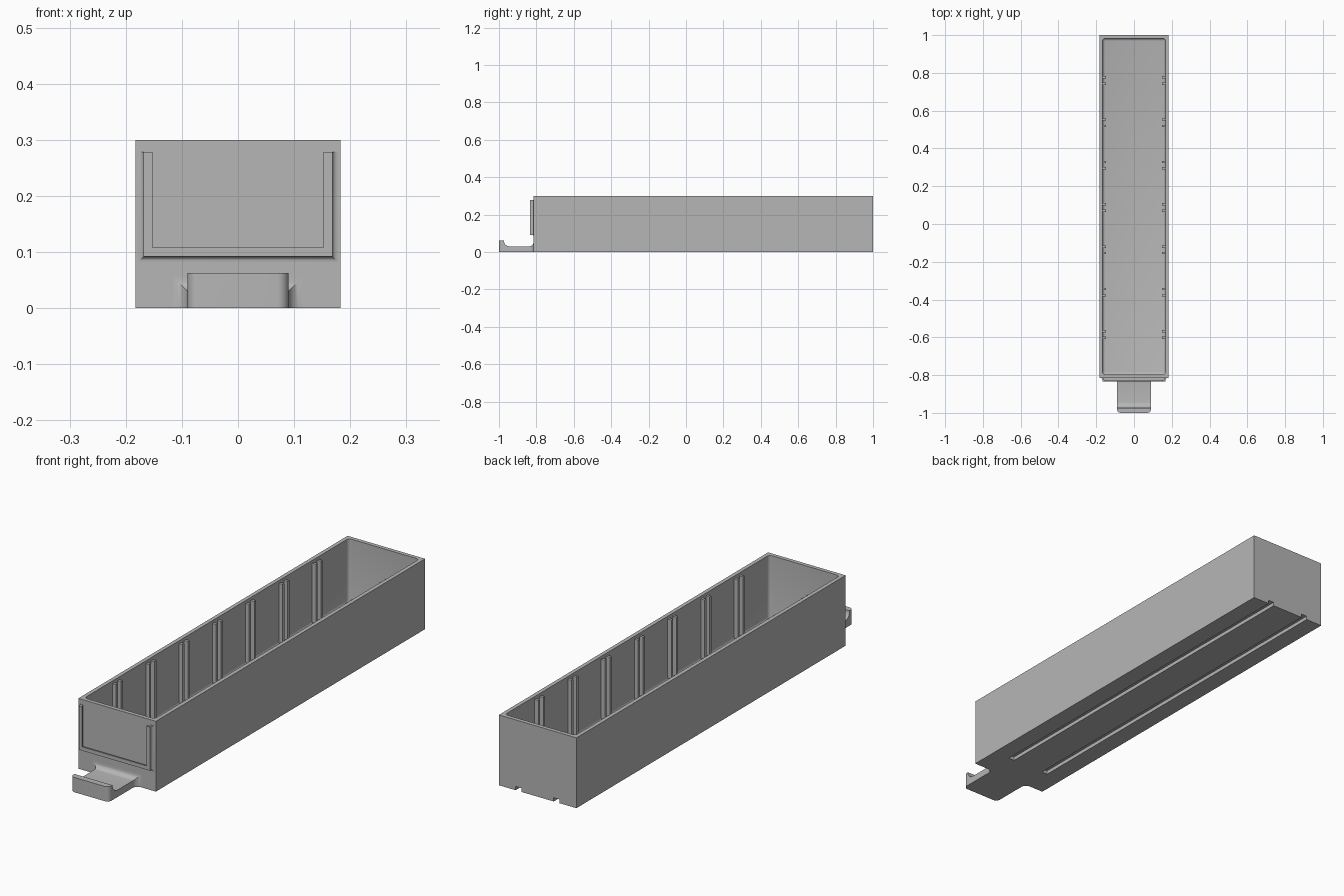
import bpy, bmesh, math
from mathutils import Vector

cube = bpy.data.objects.get("Cube")
if cube:
    bpy.data.objects.remove(cube, do_unlink=True)

grey = bpy.data.materials.new("plain grey")
grey.use_nodes = True
grey.diffuse_color = (0.47, 0.47, 0.47, 1)
grey.node_tree.nodes["Principled BSDF"].inputs["Base Color"].default_value = grey.diffuse_color

HALF_W, FRONT, BACK, TOP = 0.183, -0.815, 1.0, 0.3
WALL, FLOOR = 0.017, 0.025


def finish(name, bm):
    bmesh.ops.recalc_face_normals(bm, faces=bm.faces)
    mesh = bpy.data.meshes.new(name)
    bm.to_mesh(mesh)
    bm.free()
    mesh.materials.append(grey)
    ob = bpy.data.objects.new(name, mesh)
    bpy.context.collection.objects.link(ob)
    return ob


def add_box(bm, lo, hi):
    verts = bmesh.ops.create_cube(bm, size=1)["verts"]
    for v in verts:
        v.co = [l + (c + 0.5) * (h - l) for c, l, h in zip(v.co, lo, hi)]
    return verts


def prism(name, points, direction):
    bm = bmesh.new()
    face = bm.faces.new([bm.verts.new(p) for p in points])
    new = bmesh.ops.extrude_face_region(bm, geom=[face])["geom"]
    bmesh.ops.translate(bm, vec=direction, verts=[g for g in new if isinstance(g, bmesh.types.BMVert)])
    return finish(name, bm)


def arc(cx, cy, r, start, end, steps=8):
    angles = [math.radians(start + (end - start) * i / steps) for i in range(steps + 1)]
    return [(cx + r * math.cos(a), cy + r * math.sin(a)) for a in angles]


def activate(ob):
    bpy.ops.object.select_all(action='DESELECT')
    ob.select_set(True)
    bpy.context.view_layer.objects.active = ob


def boolean(ob, tool, operation):
    activate(ob)
    mod = ob.modifiers.new("cut", 'BOOLEAN')
    mod.object, mod.operation, mod.solver = tool, operation, 'EXACT'
    bpy.ops.object.modifier_apply(modifier=mod.name)
    bpy.data.objects.remove(tool, do_unlink=True)


def smooth(ob):
    activate(ob)
    bpy.ops.object.shade_smooth_by_angle(angle=math.radians(32))


# Open box with a filleted cavity
bm = bmesh.new()
add_box(bm, (-HALF_W, FRONT, 0), (HALF_W, BACK, TOP))
body = finish("drawer_body", bm)

bm = bmesh.new()
add_box(bm, (-HALF_W + WALL, FRONT + WALL, FLOOR), (HALF_W - WALL, BACK - WALL, TOP + 0.1))
edges = [e for e in bm.edges if min(v.co.z for v in e.verts) < TOP]
bmesh.ops.bevel(bm, geom=edges, offset=0.014, segments=4, profile=0.5, affect='EDGES')
boolean(body, finish("cavity_cutter", bm), 'DIFFERENCE')

# Two runner grooves under the floor, open at the back
for side in (-1, 1):
    bm = bmesh.new()
    add_box(bm, (side * 0.09 - 0.014, -0.69, -0.05), (side * 0.09 + 0.014, BACK + 0.05, 0.016))
    boolean(body, finish("groove_cutter", bm), 'DIFFERENCE')
smooth(body)

# Paired divider ribs on both long walls
bm = bmesh.new()
for i in range(7):
    for offset in (-0.017, 0.017):
        y = 0.76 - 0.2242 * i + offset
        for side in (-1, 1):
            xs = sorted((side * 0.149, side * (HALF_W - WALL + 0.004)))
            add_box(bm, (xs[0], y - 0.006, FLOOR - 0.003), (xs[1], y + 0.006, TOP - 0.012))
finish("divider_ribs", bm)

# Label holder: lipped section with a flared foot, swept round a U
section = [(0.026, -0.002), (0.026, 0)] + arc(0.026, 0.010, 0.010, 270, 180, 5)
section += [(0.016, 0.018), (0, 0.018), (0, 0.012), (0.008, 0.012), (0.008, -0.002)]
win_x, win_z, win_top = 0.152, 0.108, 0.278
bm = bmesh.new()
rings = []
for side, at_top in ((-1, True), (-1, False), (1, False), (1, True)):
    rings.append([bm.verts.new((side * (win_x + o), FRONT - d, win_top if at_top else win_z - o))
                  for o, d in section])
n = len(section)
for a, b in zip(rings, rings[1:]):
    for k in range(n):
        bm.faces.new((a[k], a[(k + 1) % n], b[(k + 1) % n], b[k]))
bm.faces.new(rings[0])
bm.faces.new(rings[-1])
smooth(finish("label_holder", bm))

# Pull handle: side profile trimmed by a plan outline with flared root
root = FRONT + 0.003
side_profile = [(root, 0), (-1, 0), (-1, 0.063), (-0.974, 0.063)]
side_profile += arc(-0.942, 0.062, 0.032, 180, 270)
side_profile += arc(FRONT - 0.025, 0.055, 0.025, 270, 360) + [(root, 0.055)]
handle = prism("pull_handle", [Vector((-0.15, y, z)) for y, z in side_profile], (0.3, 0, 0))

half = arc(0.07, -0.98, 0.02, 270, 360) + arc(0.115, FRONT - 0.025, 0.025, 180, 90) + [(0.115, root)]
outline = half + [(-x, y) for x, y in reversed(half)]
trim = prism("handle_trim", [Vector((x, y, -0.05)) for x, y in outline], (0, 0, 0.2))
boolean(handle, trim, 'INTERSECT')
smooth(handle)
